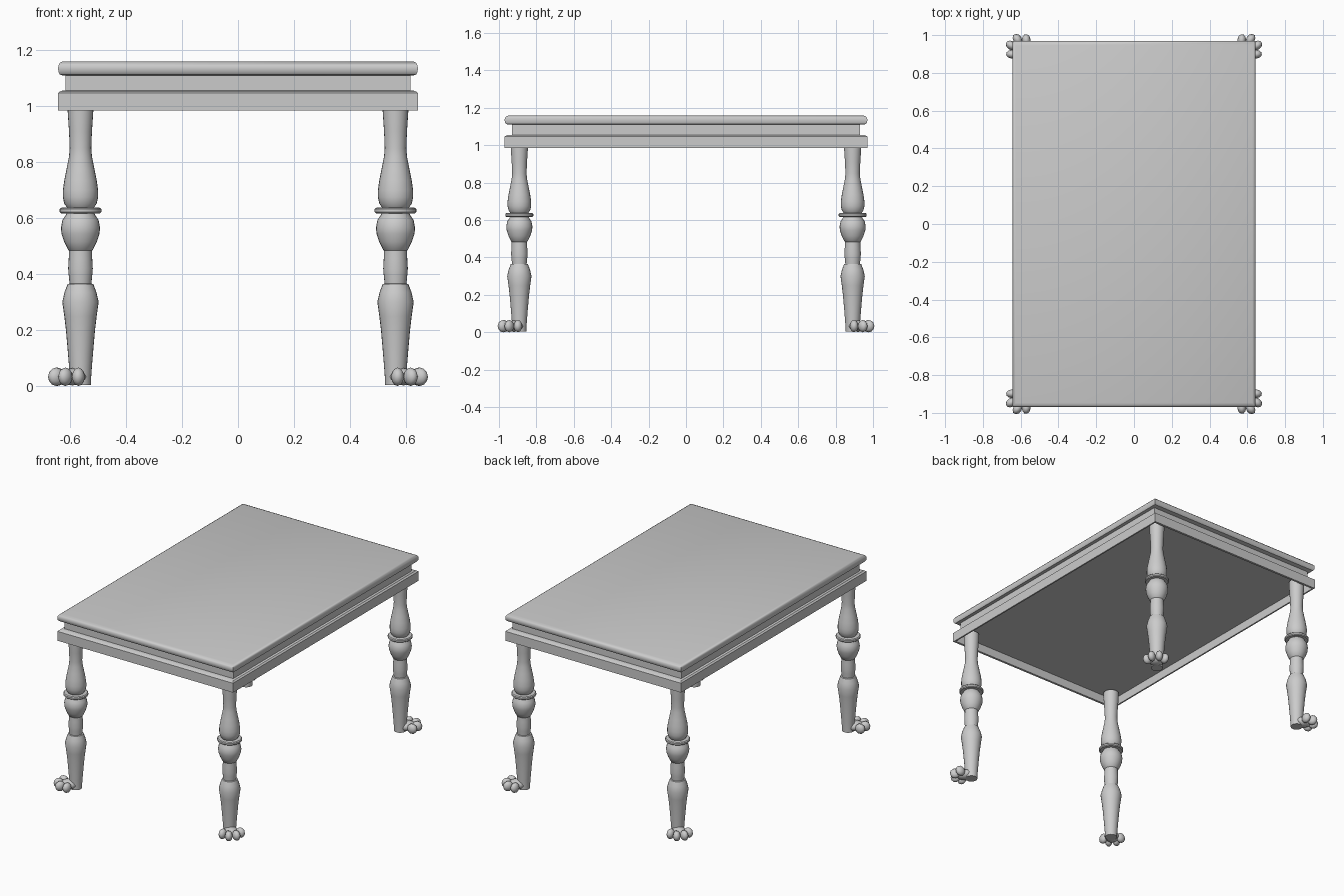
import bpy, bmesh
from math import sin, cos, pi, radians, atan2
from mathutils import Matrix

if "Cube" in bpy.data.objects:
    bpy.data.objects.remove(bpy.data.objects["Cube"])

HX, HY = 0.643, 0.97          # half size of the table top
LX, LY = 0.563, 0.891         # leg centres


def finish(name, bm, angle=40):
    bmesh.ops.recalc_face_normals(bm, faces=bm.faces)
    me = bpy.data.meshes.new(name)
    bm.to_mesh(me)
    bm.free()
    ob = bpy.data.objects.new(name, me)
    bpy.context.collection.objects.link(ob)
    bpy.ops.object.select_all(action='DESELECT')
    ob.select_set(True)
    bpy.context.view_layer.objects.active = ob
    bpy.ops.object.shade_smooth_by_angle(angle=radians(angle))
    return ob


def loft(bm, rings):
    """Join rings of points with quads and cap both ends."""
    vs = [[bm.verts.new(p) for p in r] for r in rings]
    n = len(vs[0])
    for a, b in zip(vs, vs[1:]):
        for i in range(n):
            bm.faces.new((a[i], a[(i + 1) % n], b[(i + 1) % n], b[i]))
    bm.faces.new(vs[0][::-1])
    bm.faces.new(vs[-1])


def slab(name, profile):
    """Rectangular moulding from (scale, z) pairs."""
    bm = bmesh.new()
    loft(bm, [[(x * HX * s, y * HY * s, z) for x, y in ((-1, -1), (1, -1), (1, 1), (-1, 1))]
              for s, z in profile])
    return finish(name, bm, 35)


# Apron: hollow underneath, stepping in to the neck
slab("apron", [(0.985, 1.04), (0.985, 0.985), (1, 0.985), (1, 1.047), (0.985, 1.055),
               (0.96, 1.056), (0.96, 1.112)])
# Top board with rounded edge
slab("table_top", [(0.975, 1.110), (0.99, 1.113), (0.998, 1.122), (1, 1.135), (0.998, 1.146),
                   (0.99, 1.155), (0.975, 1.16)])

# Turned leg outline (radius, z)
LEG = [(0.037, 0.004), (0.038, 0.03), (0.041, 0.07), (0.045, 0.12), (0.052, 0.20), (0.058, 0.25),
       (0.065, 0.30), (0.057, 0.335), (0.046, 0.364), (0.039, 0.366), (0.042, 0.395),
       (0.044, 0.42), (0.042, 0.455), (0.041, 0.484), (0.044, 0.486), (0.058, 0.515),
       (0.068, 0.545), (0.070, 0.565), (0.065, 0.592), (0.052, 0.612), (0.050, 0.617),
       (0.070, 0.617), (0.075, 0.622), (0.075, 0.632), (0.070, 0.637), (0.048, 0.638),
       (0.058, 0.652), (0.063, 0.675), (0.063, 0.70), (0.058, 0.735), (0.050, 0.775),
       (0.041, 0.82), (0.0385, 0.85), (0.041, 0.91), (0.046, 0.985), (0.047, 1.03)]


def blob(bm, centre, size, turn=0):
    m = Matrix.Translation(centre) @ Matrix.Rotation(turn, 4, 'Z') @ Matrix.Diagonal((*size, 1))
    bmesh.ops.create_icosphere(bm, subdivisions=2, radius=1, matrix=m)


def leg(name, sx, sy):
    bm = bmesh.new()
    n = 24
    loft(bm, [[(r * cos(2 * pi * i / n), r * sin(2 * pi * i / n), z) for i in range(n)]
              for r, z in LEG])
    # Paw: instep and four splayed toes
    blob(bm, (0.04, 0, 0.033), (0.058, 0.045, 0.031))
    for a, d in ((-40, 0.083), (-13, 0.102), (13, 0.102), (40, 0.083)):
        t = radians(a)
        blob(bm, (d * cos(t), d * sin(t), 0.033), (0.032, 0.023, 0.033), t)
    bm.transform(Matrix.Translation((sx * LX, sy * LY, 0)) @ Matrix.Rotation(atan2(sy, sx), 4, 'Z'))
    finish(name, bm, 40)


for sy, end in ((-1, "front"), (1, "back")):
    for sx, side in ((-1, "left"), (1, "right")):
        leg(f"{end}_{side}_leg", sx, sy)
